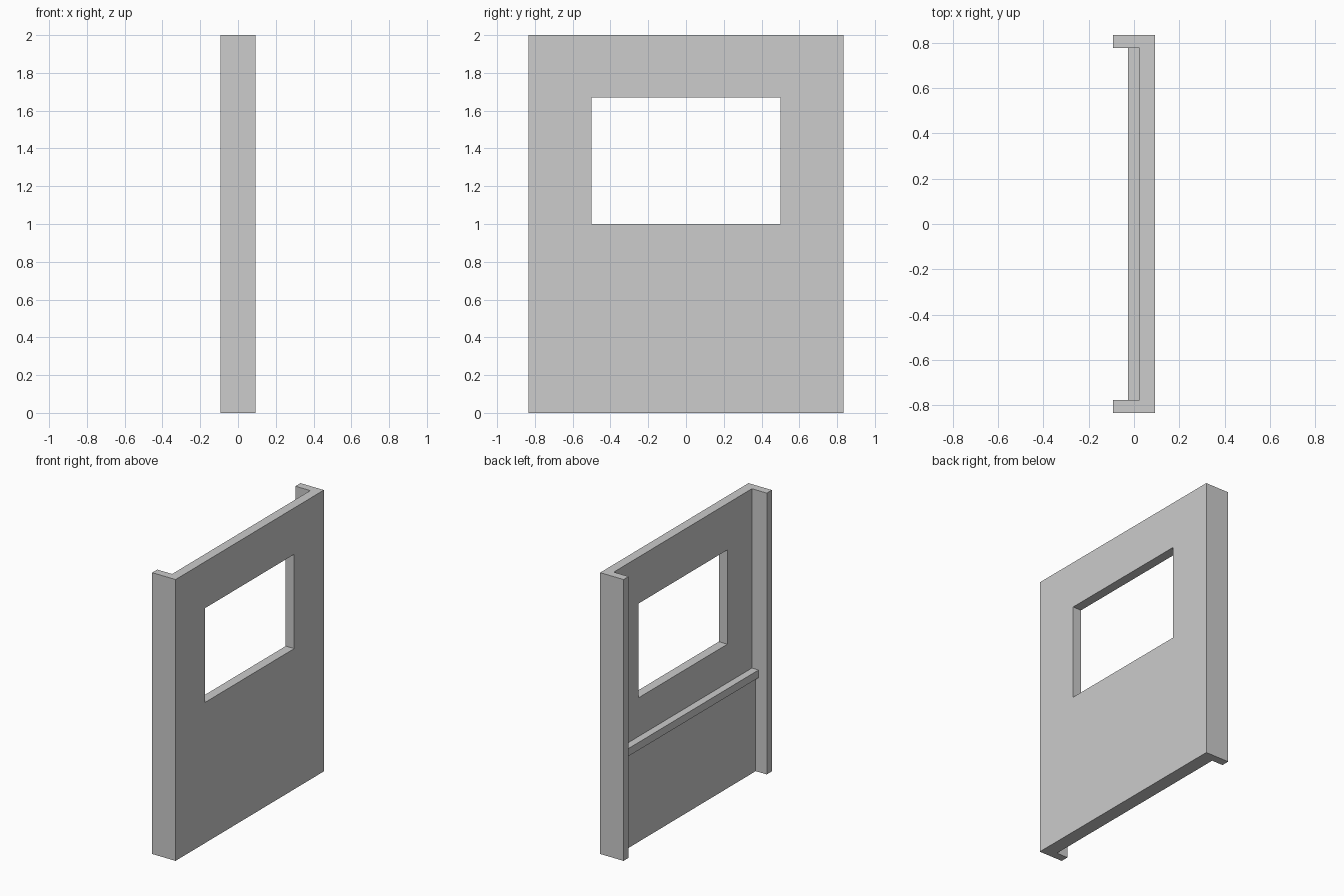
import bpy
import bmesh
from mathutils import Vector

if "Cube" in bpy.data.objects:
    bpy.data.objects.remove(bpy.data.objects["Cube"], do_unlink=True)

# Overall sizes
HEIGHT = 2.0
HALF_WIDTH = 0.833
FRONT_X, BACK_X = 0.092, -0.092
WALL_BACK_X = 0.025
INNER_Y = 0.776

grey = bpy.data.materials.new("light grey")
grey.use_nodes = True
colour = (0.604, 0.604, 0.604, 1.0)
grey.diffuse_color = colour
grey.node_tree.nodes["Principled BSDF"].inputs["Base Color"].default_value = colour


def extrude_profile(name, outline, bottom, top):
    """Raise a flat x-y outline into a solid between two heights."""
    mesh = bpy.data.meshes.new(name)
    bm = bmesh.new()
    face = bm.faces.new([bm.verts.new((x, y, bottom)) for x, y in outline])
    raised = bmesh.ops.extrude_face_region(bm, geom=[face])["geom"]
    verts = [v for v in raised if isinstance(v, bmesh.types.BMVert)]
    bmesh.ops.translate(bm, verts=verts, vec=Vector((0, 0, top - bottom)))
    bmesh.ops.recalc_face_normals(bm, faces=bm.faces)
    bm.to_mesh(mesh)
    bm.free()
    mesh.materials.append(grey)
    obj = bpy.data.objects.new(name, mesh)
    bpy.context.collection.objects.link(obj)
    return obj


def box(name, x0, x1, half_y, bottom, top):
    outline = [(x0, -half_y), (x1, -half_y), (x1, half_y), (x0, half_y)]
    return extrude_profile(name, outline, bottom, top)


# Wall with a return post at each end, in one channel-shaped profile
half = [(WALL_BACK_X, INNER_Y), (BACK_X, INNER_Y),
        (BACK_X, HALF_WIDTH), (FRONT_X, HALF_WIDTH)]
mirrored = [(x, -y) for x, y in reversed(half)]
wall = extrude_profile("wall_panel", half + mirrored, 0, HEIGHT)

# Window opening
cutter = box("window_cutter", -0.05, 0.2, 0.5, 1.0, 1.67)
cutter.hide_render = True
cut = wall.modifiers.new("window_opening", "BOOLEAN")
cut.operation = "DIFFERENCE"
cut.solver = "EXACT"
cut.object = cutter
bpy.context.view_layer.objects.active = wall
bpy.ops.object.modifier_apply(modifier=cut.name)
bpy.data.objects.remove(cutter, do_unlink=True)

# Thicker lower lining and the rail that caps it
box("lower_panel", -0.005, WALL_BACK_X, INNER_Y, 0, 0.67)
box("rail", -0.027, WALL_BACK_X, INNER_Y, 0.67, 0.725)
